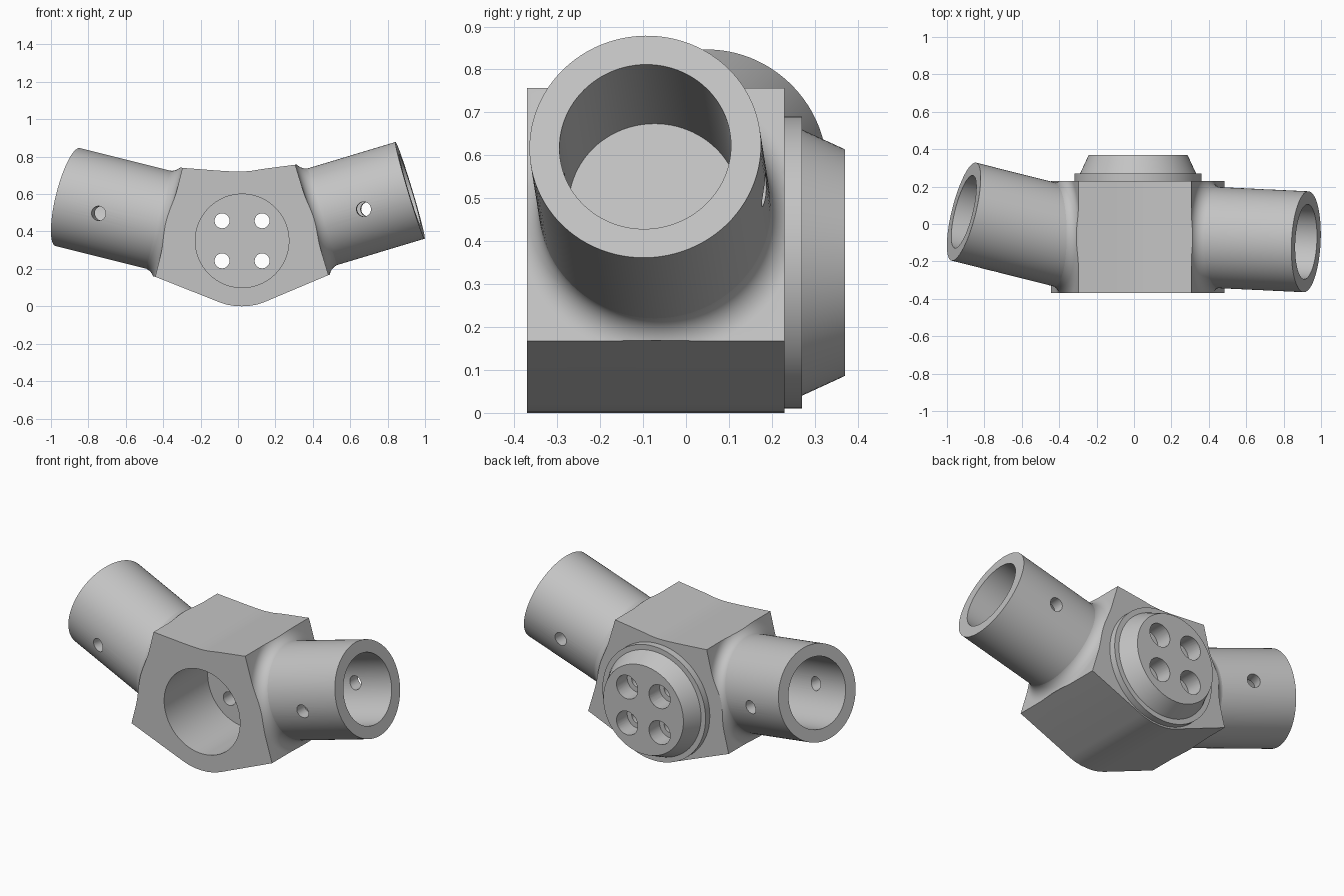
import bpy, bmesh, math
from mathutils import Vector, Matrix

if "Cube" in bpy.data.objects:
    bpy.data.objects.remove(bpy.data.objects["Cube"])

grey = bpy.data.materials.new("light grey")
grey.use_nodes = True
colour = (0.55, 0.55, 0.55, 1)
grey.diffuse_color = colour
grey.node_tree.nodes["Principled BSDF"].inputs["Base Color"].default_value = colour

X, Y, Z = Vector((1, 0, 0)), Vector((0, 1, 0)), Vector((0, 0, 1))


def finish(name, bm):
    bmesh.ops.remove_doubles(bm, verts=bm.verts, dist=1e-5)
    bmesh.ops.recalc_face_normals(bm, faces=bm.faces)
    mesh = bpy.data.meshes.new(name)
    bm.to_mesh(mesh)
    bm.free()
    mesh.materials.append(grey)
    ob = bpy.data.objects.new(name, mesh)
    bpy.context.collection.objects.link(ob)
    return ob


def frame(origin, a, b, axis):
    m = Matrix((a, b, axis)).transposed().to_4x4()
    m.translation = origin
    return m


def lathe(name, profile, matrix, n=72):
    """Turn a closed (radius, height) loop about the third axis of the matrix."""
    bm = bmesh.new()
    rings = []
    for i in range(n):
        t = math.tau * i / n
        rings.append([bm.verts.new(matrix @ Vector((r * math.cos(t), r * math.sin(t), h)))
                      for r, h in profile])
    count = len(profile)
    for i in range(n):
        p, q = rings[i], rings[(i + 1) % n]
        for j in range(count):
            k = (j + 1) % count
            if profile[j][0] + profile[k][0] == 0:
                continue
            if profile[j][0] == 0:
                bm.faces.new((p[j], p[k], q[k]))
            elif profile[k][0] == 0:
                bm.faces.new((p[j], p[k], q[j]))
            else:
                bm.faces.new((p[j], p[k], q[k], q[j]))
    return finish(name, bm)


def cut(ob, cutters):
    bpy.context.view_layer.objects.active = ob
    for c in cutters:
        mod = ob.modifiers.new("cut", 'BOOLEAN')
        mod.operation, mod.solver, mod.object = 'DIFFERENCE', 'EXACT', c
        bpy.ops.object.modifier_apply(modifier=mod.name)


def rod(name, r, h0, h1, matrix, n=32):
    return lathe(name, [(0, h0), (r, h0), (r, h1), (0, h1)], matrix, n)


# Arms: end centre, direction, seat centre on the hub, half height of the seat
TUBE_R, BORE_R, FILLET = 0.27, 0.2, 0.07
arms = {
    "left_view_arm": (Vector((-0.91, 0.066, 0.584)), Vector((-0.37, -0.07, 0.449)), 0.30, -0.68),
    "right_view_arm": (Vector((0.92, -0.095, 0.62)), Vector((0.395, -0.07, 0.462)), 0.308, 0.685),
}
helpers, tubes, flares, seats = [], [], [], []

for key, (end, seat, half, hole_x) in arms.items():
    side = "right" if seat.x < 0 else "left"
    d = (end - seat).normalized()
    n = Vector((d.x, 0, d.z)).normalized()
    up = Vector((-n.z, 0, n.x)) * (1 if n.x > 0 else -1)
    seats.append((seat, n, up, half))

    # Hollow tube
    length = (end - seat).length
    side_dir = (Y - d * Y.dot(d)).normalized()
    tube = lathe(side + "_tube", [(BORE_R, -0.03), (TUBE_R, -0.03), (TUBE_R, length), (BORE_R, length)],
                 frame(seat, side_dir, d.cross(side_dir), d), 96)
    # Cross pin hole through both walls
    flat = Vector((d.x, d.y, 0)).normalized()
    across = Vector((-flat.y, flat.x, 0))
    mid = seat + d * ((hole_x - seat.x) / d.x) - Z * 0.03
    pin = rod(side + "_pin_cutter", 0.039, -0.5, 0.5, frame(mid, flat, Z, across))
    cut(tube, [pin])
    helpers.append(pin)
    tubes.append(tube)

    # Cutter that leaves a concave fillet between the tube and the hub seat
    arc = []
    for i in range(11):
        t = math.pi / 2 * i / 10
        arc.append((TUBE_R - 0.001 + FILLET * (1 - math.cos(t)), FILLET * (1 - math.sin(t))))
    loop = arc + [(0.6, 0), (0.6, 0.3), (TUBE_R - 0.001, 0.3)]
    flare = lathe(side + "_fillet_cutter", loop, frame(seat, up, Y / d.dot(n), d), 96)
    flares.append(flare)
    helpers.append(flare)

# Hub: outline extruded front to back
(ls, ln, lu, lh), (rs, rn, ru, rh) = seats
ext = FILLET
xz = lambda v: (v.x, v.z)
outline = [xz(ls - lu * lh), xz(ls - lu * lh + ln * ext), xz(ls + lu * lh + ln * ext), xz(ls + lu * lh),
           (-0.1, 0.725), (-0.03, 0.721), (0.02, 0.72), (0.07, 0.724), (0.13, 0.734),
           xz(rs + ru * rh), xz(rs + ru * rh + rn * ext), xz(rs - ru * rh + rn * ext), xz(rs - ru * rh),
           (0.14, 0.022), (0.1, 0.009), (0.06, 0.002), (0.02, 0), (-0.02, 0.002), (-0.06, 0.009), (-0.1, 0.022)]
bm = bmesh.new()
face = bm.faces.new([bm.verts.new((x, -0.37, z)) for x, z in outline])
out = bmesh.ops.extrude_face_region(bm, geom=[face])
bmesh.ops.translate(bm, vec=Y * 0.6, verts=[v for v in out["geom"] if isinstance(v, bmesh.types.BMVert)])
hub = finish("hub", bm)

# Blind bore in the front of the hub
centre = Vector((0.022, 0, 0.35))
bore = rod("bore_cutter", 0.25, -0.5, 0.04, frame(centre, X, Z, Y), 96)
helpers.append(bore)

# Tapered back cap on a flange
cap = lathe("back_cap", [(0, 0.2), (0.2, 0.2), (0.34, 0.229), (0.34, 0.27), (0.31, 0.27), (0.264, 0.37), (0, 0.37)],
            frame(centre, X, Z, Y), 96)

# Four counterbored screw holes
screws = []
for sx in (-1, 1):
    for sz in (-1, 1):
        spot = centre + Vector((sx * 0.107, 0, sz * 0.107))
        screws.append(lathe("screw_cutter", [(0, -0.1), (0.04, -0.1), (0.04, 0.27), (0.07, 0.27),
                                             (0.07, 0.5), (0, 0.5)], frame(spot, X, Z, Y), 32))
helpers += screws

cut(hub, flares + [bore] + screws)
cut(cap, screws)

for h in helpers:
    bpy.data.objects.remove(h)

# Smooth round surfaces, keep crisp edges
for ob in [hub, cap] + tubes:
    bpy.ops.object.select_all(action='DESELECT')
    ob.select_set(True)
    bpy.context.view_layer.objects.active = ob
    bpy.ops.object.shade_smooth_by_angle(angle=math.radians(30))
